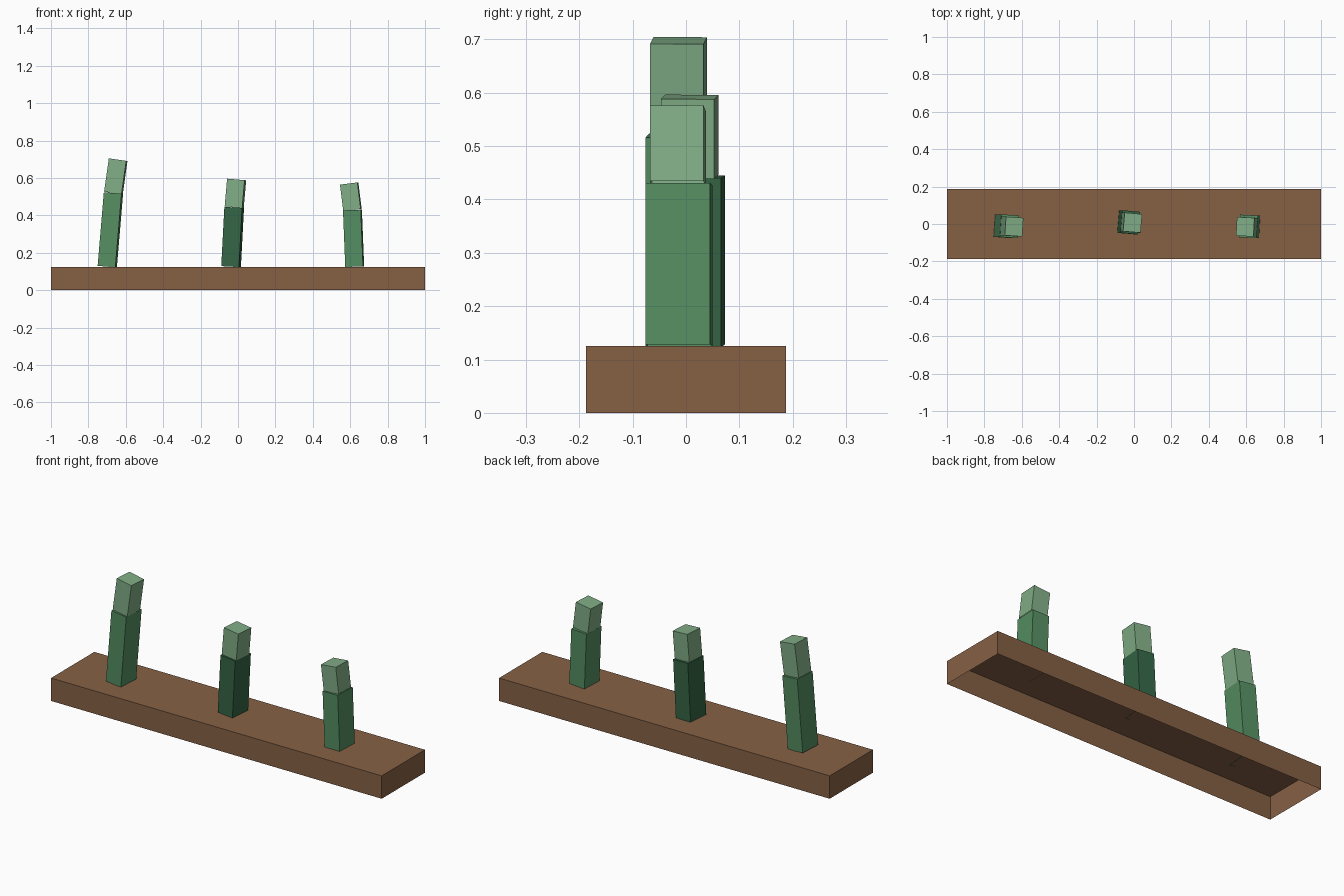
import bpy, bmesh
from math import radians
from mathutils import Matrix, Vector

if "Cube" in bpy.data.objects:
    bpy.data.objects.remove(bpy.data.objects["Cube"], do_unlink=True)


def material(name, color):
    m = bpy.data.materials.new(name)
    m.use_nodes = True
    m.diffuse_color = (*color, 1)
    m.node_tree.nodes["Principled BSDF"].inputs["Base Color"].default_value = (*color, 1)
    return m


soil_brown = material("soil brown", (0.24, 0.12, 0.06))
leaf_green = material("leaf green", (0.09, 0.27, 0.12))
deep_green = material("deep green", (0.035, 0.13, 0.06))
pale_green = material("pale green", (0.22, 0.42, 0.24))


def open_box(name, size, mat, matrix):
    """Box standing on its origin, without its bottom face."""
    bm = bmesh.new()
    bmesh.ops.create_cube(bm, size=1)
    bottom = [f for f in bm.faces if f.normal.z < -0.5]
    bmesh.ops.delete(bm, geom=bottom, context="FACES")
    bmesh.ops.translate(bm, verts=bm.verts, vec=(0, 0, 0.5))
    bmesh.ops.scale(bm, verts=bm.verts, vec=size)
    mesh = bpy.data.meshes.new(name)
    bm.to_mesh(mesh)
    bm.free()
    mesh.materials.append(mat)
    obj = bpy.data.objects.new(name, mesh)
    obj.matrix_world = matrix
    bpy.context.collection.objects.link(obj)


def leaning(x, y, z, lean, yaw):
    return (Matrix.Translation(Vector((x, y, z)))
            @ Matrix.Rotation(radians(lean), 4, "Y")
            @ Matrix.Rotation(radians(yaw), 4, "Z"))


# Planting bed
open_box("bed", (2, 0.374, 0.125), soil_brown, Matrix.Identity(4))

# Stalks: side, position, lower height and lean, upper height and lean, yaw, stem colour
stalks = [
    ("right", -0.699, -0.012, 0.395, 4.8, 0.18, 8, -4, leaf_green),
    ("middle", -0.037, 0.009, 0.317, 3, 0.15, 5, -5, deep_green),
    ("left", 0.624, -0.013, 0.303, -2.3, 0.143, -7, -3, leaf_green),
]
for side, x, y, low, low_lean, high, high_lean, yaw, green in stalks:
    # Lower stem
    stem = leaning(x, y, 0.126, low_lean, yaw)
    open_box(side + "_stem", (0.095, 0.121, low), green, stem)
    # Upper shoot, rooted at the top of the stem
    tip = stem @ Vector((0, 0, low))
    shoot = leaning(tip.x, tip.y - 0.002, tip.z, high_lean, yaw)
    open_box(side + "_shoot", (0.094, 0.1, high), pale_green, shoot)
